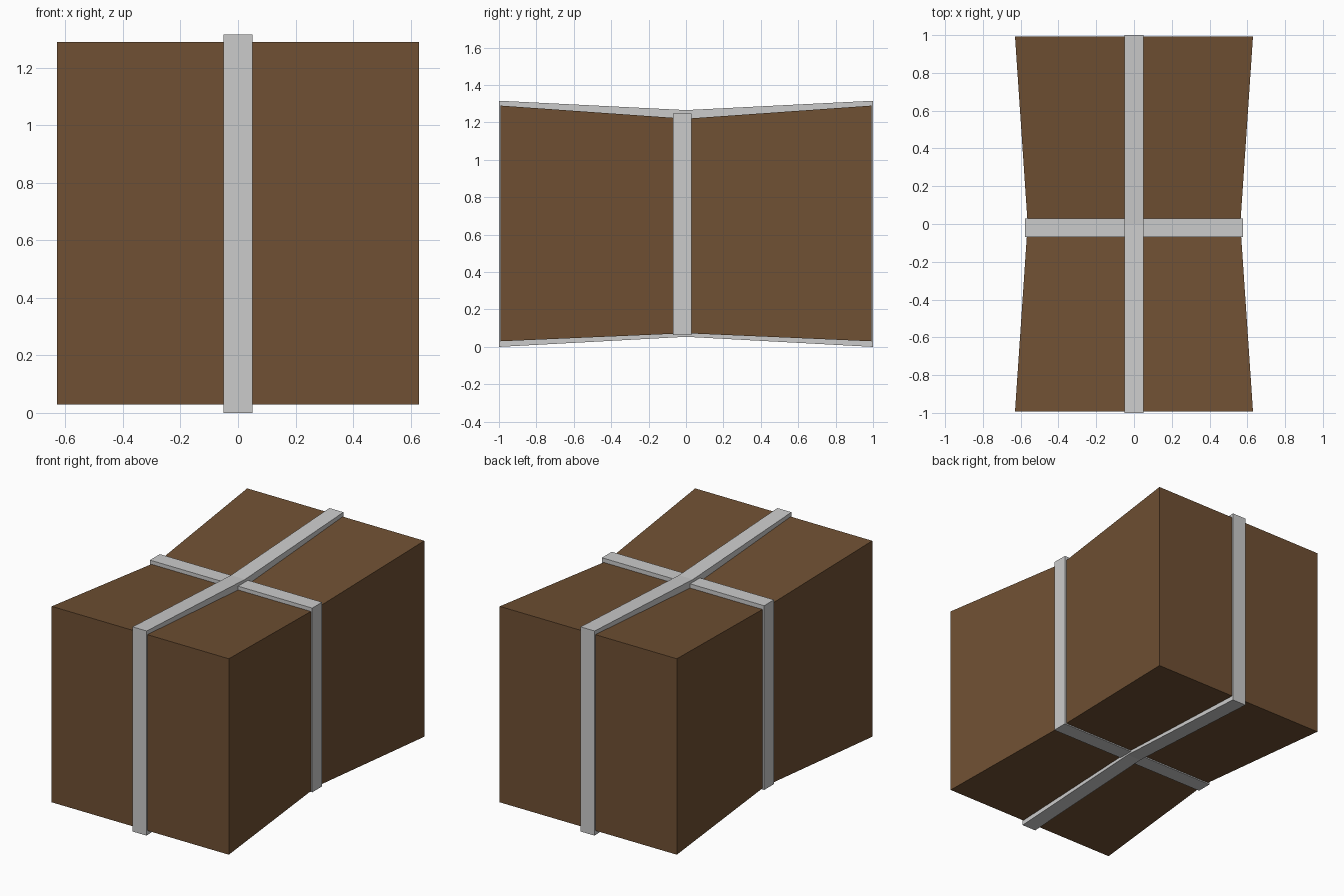
import bpy
import bmesh

if "Cube" in bpy.data.objects:
    bpy.data.objects.remove(bpy.data.objects["Cube"])


def material(name, color):
    m = bpy.data.materials.new(name)
    m.diffuse_color = color
    m.use_nodes = True
    m.node_tree.nodes["Principled BSDF"].inputs["Base Color"].default_value = m.diffuse_color
    return m


def loft_block(name, sections, mat=None):
    """Solid lofted along y through rectangles (y, half_width, z_low, z_high)."""
    bm = bmesh.new()
    rings = [[bm.verts.new(p) for p in ((-w, y, lo), (w, y, lo), (w, y, hi), (-w, y, hi))]
             for y, w, lo, hi in sections]
    bm.faces.new(rings[0])
    bm.faces.new(rings[-1][::-1])
    for a, b in zip(rings, rings[1:]):
        for i in range(4):
            j = (i + 1) % 4
            bm.faces.new((a[i], b[i], b[j], a[j]))
    bmesh.ops.recalc_face_normals(bm, faces=bm.faces)
    mesh = bpy.data.meshes.new(name)
    bm.to_mesh(mesh)
    bm.free()
    obj = bpy.data.objects.new(name, mesh)
    bpy.context.collection.objects.link(obj)
    if mat:
        mesh.materials.append(mat)
    return obj


brown = material("brown_paper", (0.16, 0.08, 0.033, 1))

# Parcel, pinched at the waist
loft_block("parcel", [(-0.993, 0.63, 0.03, 1.29),
                      (0.0, 0.563, 0.073, 1.22),
                      (0.993, 0.63, 0.03, 1.29)], brown)

# Strap running front to back, following the pinched top and bottom
loft_block("long_strap", [(-1.0, 0.05, 0.0, 1.316),
                          (0.0, 0.05, 0.054, 1.266),
                          (1.0, 0.05, 0.0, 1.316)])

# Strap running side to side around the waist
loft_block("cross_strap", [(-0.07, 0.577, 0.064, 1.249),
                           (0.03, 0.577, 0.064, 1.249)])
